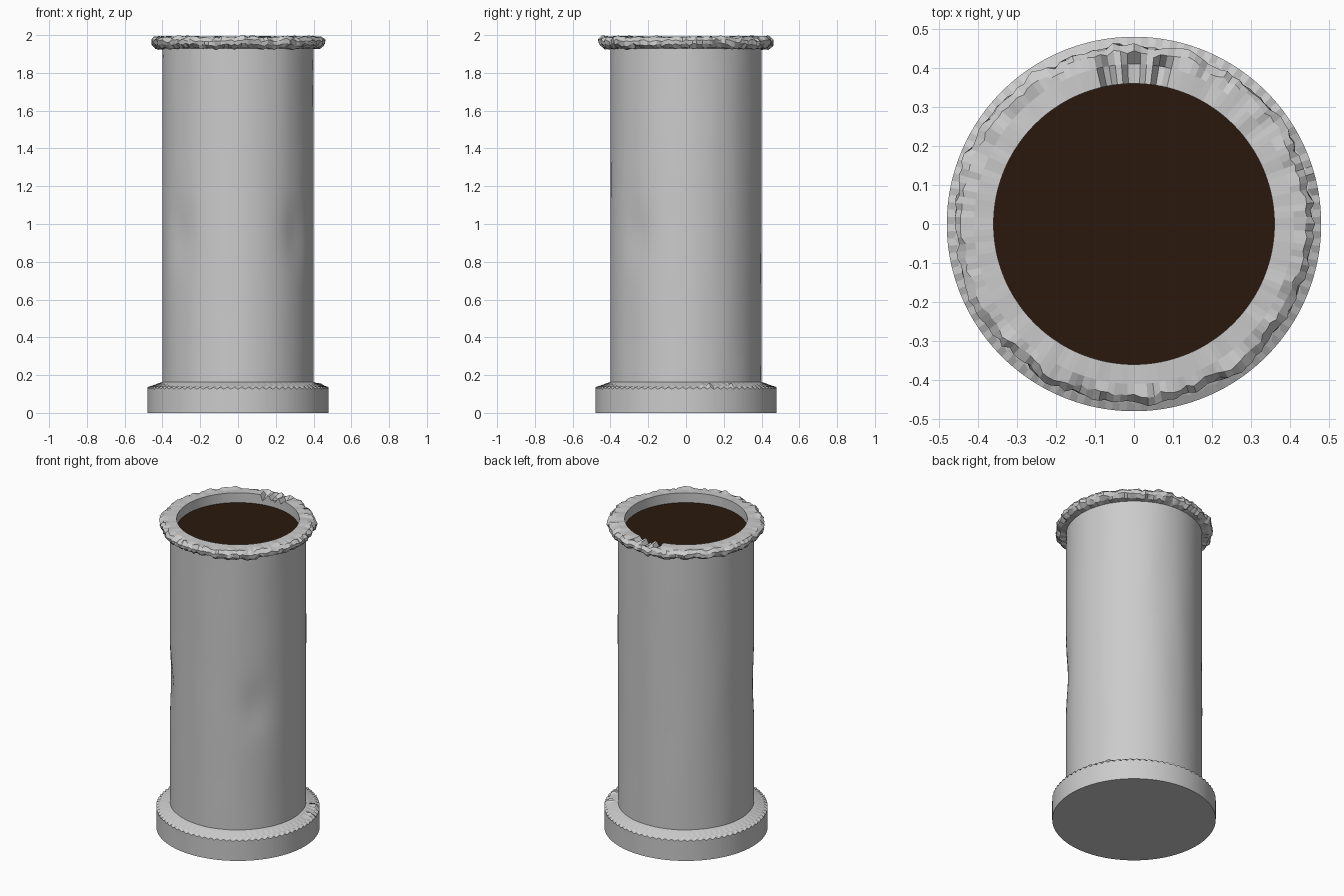
import bpy, bmesh, math, random
from mathutils import Vector, noise

if "Cube" in bpy.data.objects:
    bpy.data.objects.remove(bpy.data.objects["Cube"])

random.seed(4)
SEGS = 160


def lathe(name, profile, warp=None, cap_bottom=False, cap_top=False, smooth=False):
    """Spin a list of (radius, z), bottom to top; warp(j, i, angle, r, z) roughens it."""
    bm = bmesh.new()
    rings = []
    for j, (r, z) in enumerate(profile):
        ring = []
        for i in range(SEGS):
            a = 2 * math.pi * i / SEGS
            rr, zz = warp(j, i, a, r, z) if warp else (r, z)
            ring.append(bm.verts.new((rr * math.cos(a), rr * math.sin(a), zz)))
        rings.append(ring)
    for lo, hi in zip(rings, rings[1:]):
        for i in range(SEGS):
            k = (i + 1) % SEGS
            bm.faces.new((lo[i], lo[k], hi[k], hi[i]))
    if cap_bottom:
        bm.faces.new(rings[0][::-1])
    if cap_top:
        bm.faces.new(rings[-1])
    mesh = bpy.data.meshes.new(name)
    bm.to_mesh(mesh)
    bm.free()
    obj = bpy.data.objects.new(name, mesh)
    bpy.context.collection.objects.link(obj)
    if smooth:
        bpy.context.view_layer.objects.active = obj
        obj.select_set(True)
        bpy.ops.object.shade_smooth_by_angle(angle=math.radians(30))
        obj.select_set(False)
    return obj


def angle_gap(a, degrees):
    d = a - math.radians(degrees)
    return abs(math.atan2(math.sin(d), math.cos(d)))


def rough(a, scale, seed):
    return noise.noise(Vector((math.cos(a) * scale, math.sin(a) * scale, seed)))


# Base: toothed upper edge, with a few chips lifted on the right-hand back
def base_warp(j, i, a, r, z):
    if j == 1:
        z += 0.012 * (i % 2)
    if j == 2:
        r -= 0.008 * (i % 2)
        if any(angle_gap(a, d) < 0.06 for d in (14, 29)):
            z += random.uniform(0.0, 0.04)
    return r, z


lathe("base", [(0.48, 0), (0.48, 0.125), (0.462, 0.142), (0.42, 0.157), (0.395, 0.165)],
      base_warp, cap_bottom=True)


# Column: long cylinder with two shallow dents low on the front corners
def column_warp(j, i, a, r, z):
    for d in (-40, -140):
        u, v = angle_gap(a, d) / 0.22, (z - 0.95) / 0.16
        r -= 0.014 * math.exp(-u * u - v * v)
    r += 0.002 * rough(a, 3, z * 2)
    return r, z


lathe("column", [(0.40, 0.14 + 1.80 * k / 36) for k in range(37)], column_warp, smooth=True)


# Rim: ragged overhanging lip with three notches in the back of its inner edge
def rim_warp(j, i, a, r, z):
    if j in (1, 2, 3, 4):
        r += 0.014 * rough(a, 6, 1) + random.uniform(-0.007, 0.005)
        z += 0.014 * rough(a, 8, 2) + random.uniform(-0.006, 0.006)
    if j == 5:
        z += 0.008 * rough(a, 9, 3)
    if j in (5, 6) and any(angle_gap(a, d) < 0.045 for d in (80, 90, 100)):
        z -= random.uniform(0.01, 0.04)
    return r, min(z, 2.0)


lathe("rim", [(0.398, 1.928), (0.435, 1.932), (0.457, 1.95), (0.460, 1.972),
              (0.442, 1.989), (0.41, 1.992), (0.36, 1.993), (0.36, 1.92)], rim_warp)

# Dark filling just below the rim
fill = lathe("filling", [(0.361, 1.93)], cap_top=True)
mat = bpy.data.materials.new("dark_brown")
mat.diffuse_color = (0.023, 0.0095, 0.004, 1)
mat.use_nodes = True
mat.node_tree.nodes["Principled BSDF"].inputs["Base Color"].default_value = mat.diffuse_color
fill.data.materials.append(mat)
